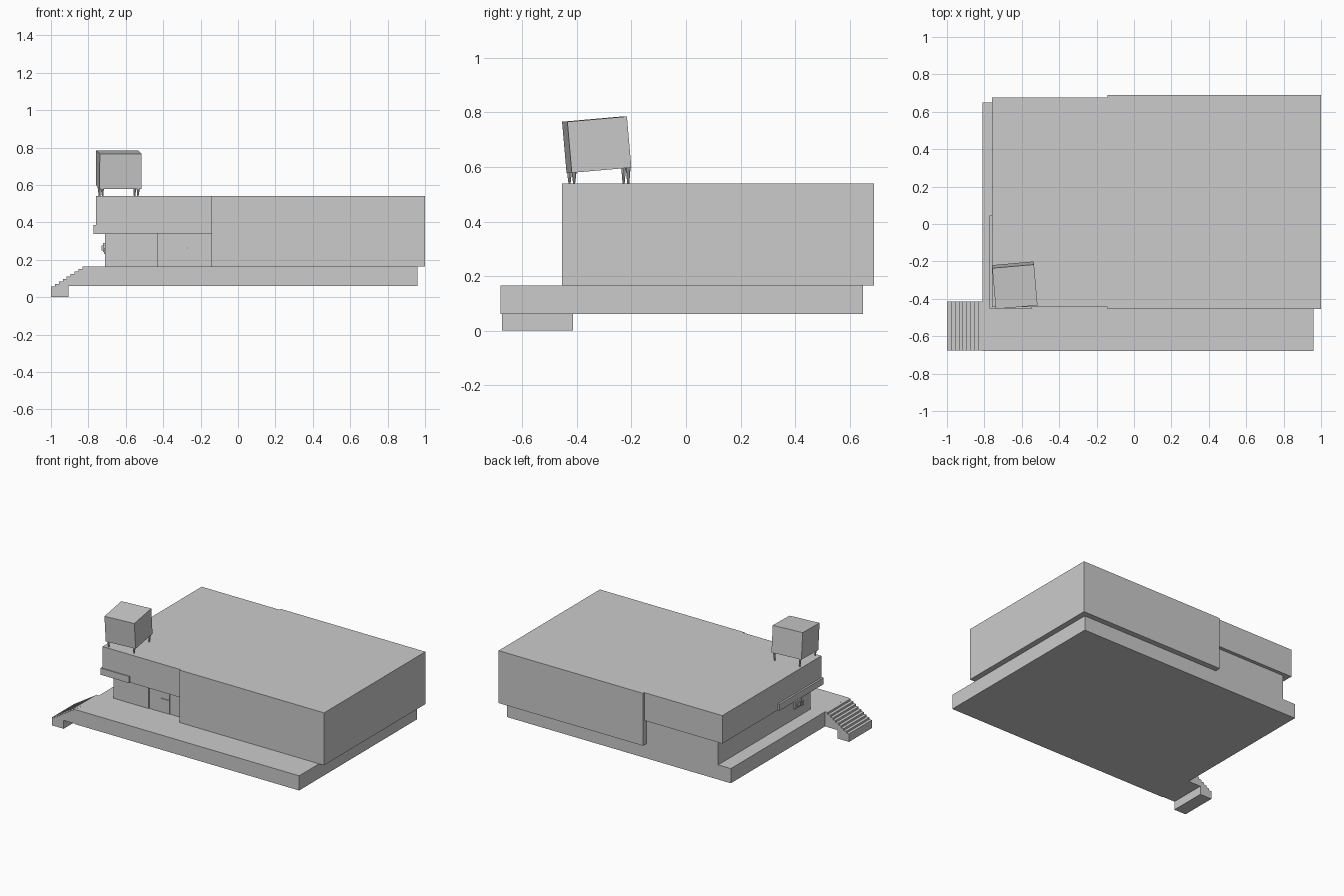
import bpy, bmesh
from math import radians
from mathutils import Matrix, Vector

default = bpy.data.objects.get("Cube")
if default:
    bpy.data.objects.remove(default, do_unlink=True)

GREY = (0.6, 0.6, 0.6, 1.0)
concrete = bpy.data.materials.new("plain_grey")
concrete.use_nodes = True
concrete.diffuse_color = GREY
concrete.node_tree.nodes["Principled BSDF"].inputs["Base Color"].default_value = GREY


def finish(name, bm):
    """Turn a bmesh into a named object with the shared material."""
    bmesh.ops.recalc_face_normals(bm, faces=bm.faces)
    mesh = bpy.data.meshes.new(name)
    bm.to_mesh(mesh)
    bm.free()
    mesh.materials.append(concrete)
    obj = bpy.data.objects.new(name, mesh)
    bpy.context.collection.objects.link(obj)
    return obj


def box(name, x, y, z, turn=Matrix()):
    """Box from its (min, max) extent on each axis."""
    bm = bmesh.new()
    size = [b - a for a, b in (x, y, z)]
    mid = Vector([(a + b) / 2 for a, b in (x, y, z)])
    bmesh.ops.create_cube(bm, size=1, matrix=Matrix.Translation(mid) @ turn @ Matrix.Diagonal((*size, 1)))
    return finish(name, bm)


def prism(name, profile, vector):
    """Flat outline extruded along a vector."""
    bm = bmesh.new()
    face = bm.faces.new([bm.verts.new(p) for p in profile])
    top = bmesh.ops.extrude_face_region(bm, geom=[face], use_keep_orig=True)
    moved = [v for v in top["geom"] if isinstance(v, bmesh.types.BMVert)]
    bmesh.ops.translate(bm, verts=moved, vec=vector)
    return finish(name, bm)


# Building masses
DECK, SOFFIT, ROOF = 0.165, 0.34, 0.54
box("platform", (-0.81, 0.96), (-0.68, 0.65), (0.06, DECK))
box("main_hall", (-0.143, 1.0), (-0.455, 0.69), (DECK, ROOF))
box("upper_wing", (-0.76, -0.143), (-0.445, 0.675), (SOFFIT, ROOF))
box("lower_wing", (-0.71, -0.143), (-0.385, 0.65), (DECK, SOFFIT))

# Shopfront: thicker wall by the corner, door plate and its handle
box("corner_wall", (-0.71, -0.43), (-0.395, -0.385), (DECK, SOFFIT))
box("door", (-0.42, -0.27), (-0.39, -0.385), (DECK, 0.31))
box("door_handle", (-0.34, -0.27), (-0.395, -0.39), (0.26, 0.265))

# Band wrapping the front corner of the wing
band = [(-0.773, 0.045), (-0.773, -0.452), (-0.545, -0.452),
        (-0.545, -0.44), (-0.755, -0.44), (-0.755, 0.045)]
prism("corner_band", [(x, y, 0.338) for x, y in band], (0, 0, 0.047))

# Wall-mounted unit on the side of the wing
box("wall_unit", (-0.722, -0.71), (-0.28, -0.2), (0.24, 0.29))
box("wall_unit_hood", (-0.729, -0.71), (-0.26, -0.22), (0.25, 0.275))
box("wall_unit_lever", (-0.716, -0.71), (-0.31, -0.295), (0.23, 0.26))

# Stairs hanging off the platform, on a footing
STEPS, RUN, RISE = 9, 0.0211, 0.0135
outline = [(-0.81, 0.06), (-0.907, 0.06), (-0.907, 0), (-1.0, 0)]
for i in range(STEPS):
    height = 0.057 + i * RISE
    outline += [(-1.0 + i * RUN, height), (-1.0 + (i + 1) * RUN, height)]
prism("stairs", [(x, -0.675, z) for x, z in outline], (0, 0.26, 0))

# Tilted rooftop box on four tapered legs
centre = Vector((-0.6375, -0.3275, 0.682))
tilt = Matrix.Rotation(radians(5), 4, "Z") @ Matrix.Rotation(radians(5), 4, "X")
half = Vector((0.112, 0.11, 0.094))
box("roof_box", *[(c - h, c + h) for c, h in zip(centre, half)], turn=tilt)
for sx, side in ((-1, "right"), (1, "left")):
    for sy, end in ((-1, "front"), (1, "back")):
        top = centre + tilt @ Vector((sx * 0.097, sy * 0.1, -half.z + 0.004))
        foot = Vector((top.x - sx * 0.003, top.y, ROOF))
        axis = top - foot
        place = Matrix.Translation((top + foot) / 2) @ axis.to_track_quat("Z", "Y").to_matrix().to_4x4()
        bm = bmesh.new()
        bmesh.ops.create_cone(bm, cap_ends=True, segments=8, radius1=0.004,
                              radius2=0.009, depth=axis.length, matrix=place)
        finish(f"{end}_{side}_leg", bm)
